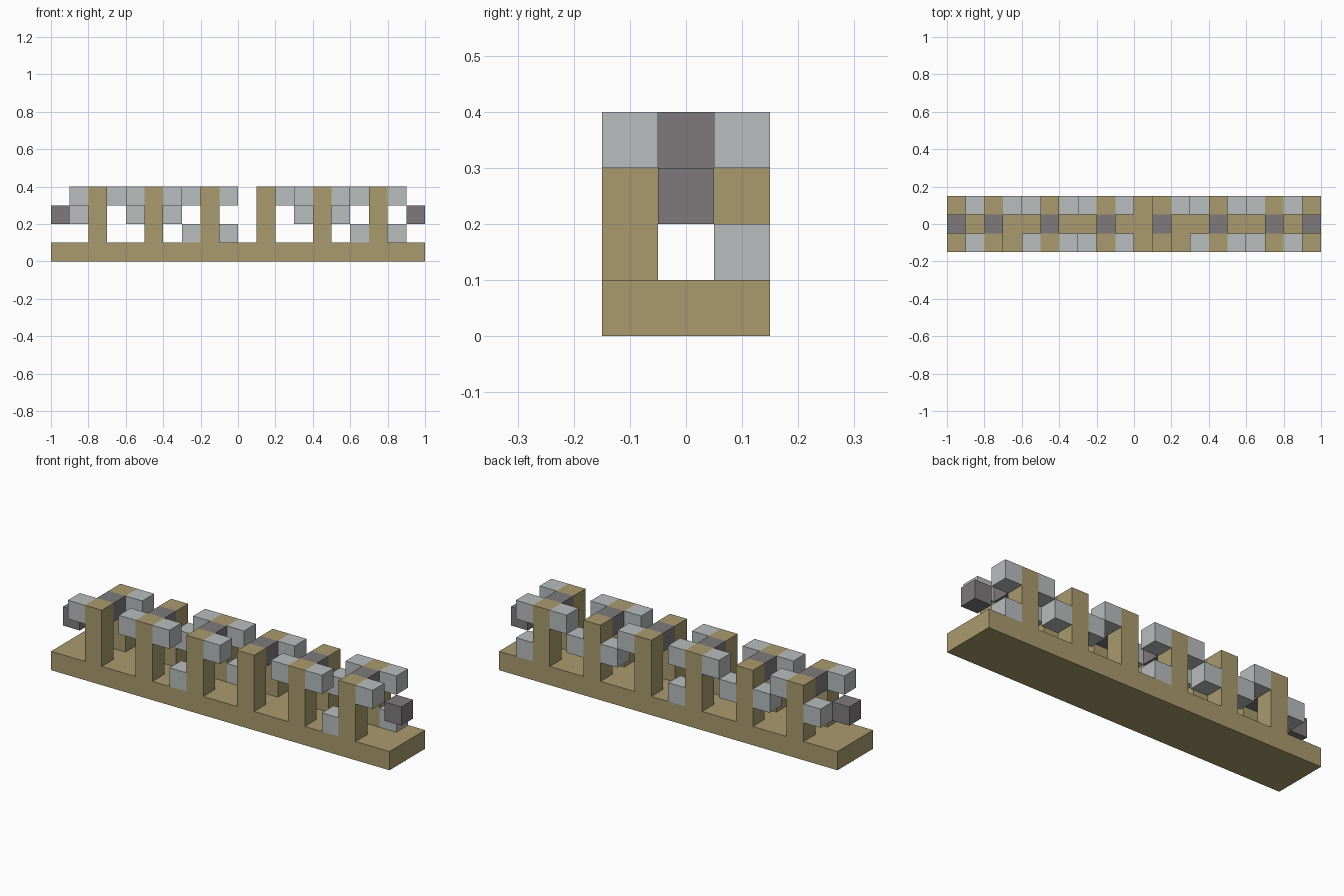
import bpy
import bmesh
from mathutils import Matrix, Vector

cube = bpy.data.objects.get("Cube")
if cube:
    bpy.data.objects.remove(cube, do_unlink=True)

U = 0.1                 # edge of one block
COLUMNS = 20
FRONT, MIDDLE, BACK = -1, 0, 1
POSTS = range(2, 18, 3)


def material(name, rgb):
    mat = bpy.data.materials.new(name)
    mat.use_nodes = True
    mat.diffuse_color = (*rgb, 1)
    mat.node_tree.nodes["Principled BSDF"].inputs["Base Color"].default_value = (*rgb, 1)
    return mat


def finish(bm, name, mat):
    bmesh.ops.recalc_face_normals(bm, faces=bm.faces)
    mesh = bpy.data.meshes.new(name)
    bm.to_mesh(mesh)
    bm.free()
    mesh.materials.append(mat)
    obj = bpy.data.objects.new(name, mesh)
    bpy.context.collection.objects.link(obj)
    return obj


def centre(column, row, level):
    return Vector(((column + 0.5) * U - 1, row * U, (level + 0.5) * U))


def blocks(name, mat, cells):
    """One object made of unit blocks at (column, row, level)."""
    bm = bmesh.new()
    for cell in cells:
        bmesh.ops.create_cube(bm, size=U, matrix=Matrix.Translation(centre(*cell)))
    return finish(bm, name, mat)


tan = material("tan wood", (0.402, 0.328, 0.156))
grey = material("light grey", (0.479, 0.509, 0.509))
dark = material("dark grey", (0.209, 0.195, 0.198))


# Base slab with two rows of posts raised from its top
def box(bm, low, high):
    size, mid = high - low, (high + low) / 2
    matrix = Matrix.Translation(mid) @ Matrix.Diagonal((*size, 1))
    bmesh.ops.create_cube(bm, size=1, matrix=matrix)


bm = bmesh.new()
box(bm, Vector((-1, -1.5 * U, 0)), Vector((1, 1.5 * U, U)))
finish(bm, "base", tan)

half = Vector((U, U, U)) / 2
for row, side in ((FRONT, "front"), (BACK, "back")):
    bm = bmesh.new()
    for column in POSTS:
        box(bm, centre(column, row, 1) - half, centre(column, row, 3) + half)
    finish(bm, side + "_posts", tan)

# Dark crossbars joining each pair of posts, and the floating end blocks
blocks("crossbars", dark, [(c, MIDDLE, 3) for c in POSTS])
blocks("end_blocks", dark, [(c, MIDDLE, 2) for c in (0, COLUMNS - 1)])

# Light grey blocks on the sides of the posts, by row and level
side_blocks = {
    "front_upper_blocks": (FRONT, 3, (1, 4, 6, 9, 13, 15, 18)),
    "front_lower_blocks": (FRONT, 1, (7, 16)),
    "back_upper_blocks": (BACK, 3, (3, 7, 9, 12, 16, 18)),
    "back_middle_blocks": (BACK, 2, (1, 4, 6, 13, 15)),
    "back_lower_blocks": (BACK, 1, (9, 18)),
}
for name, (row, level, columns) in side_blocks.items():
    blocks(name, grey, [(c, row, level) for c in columns])
